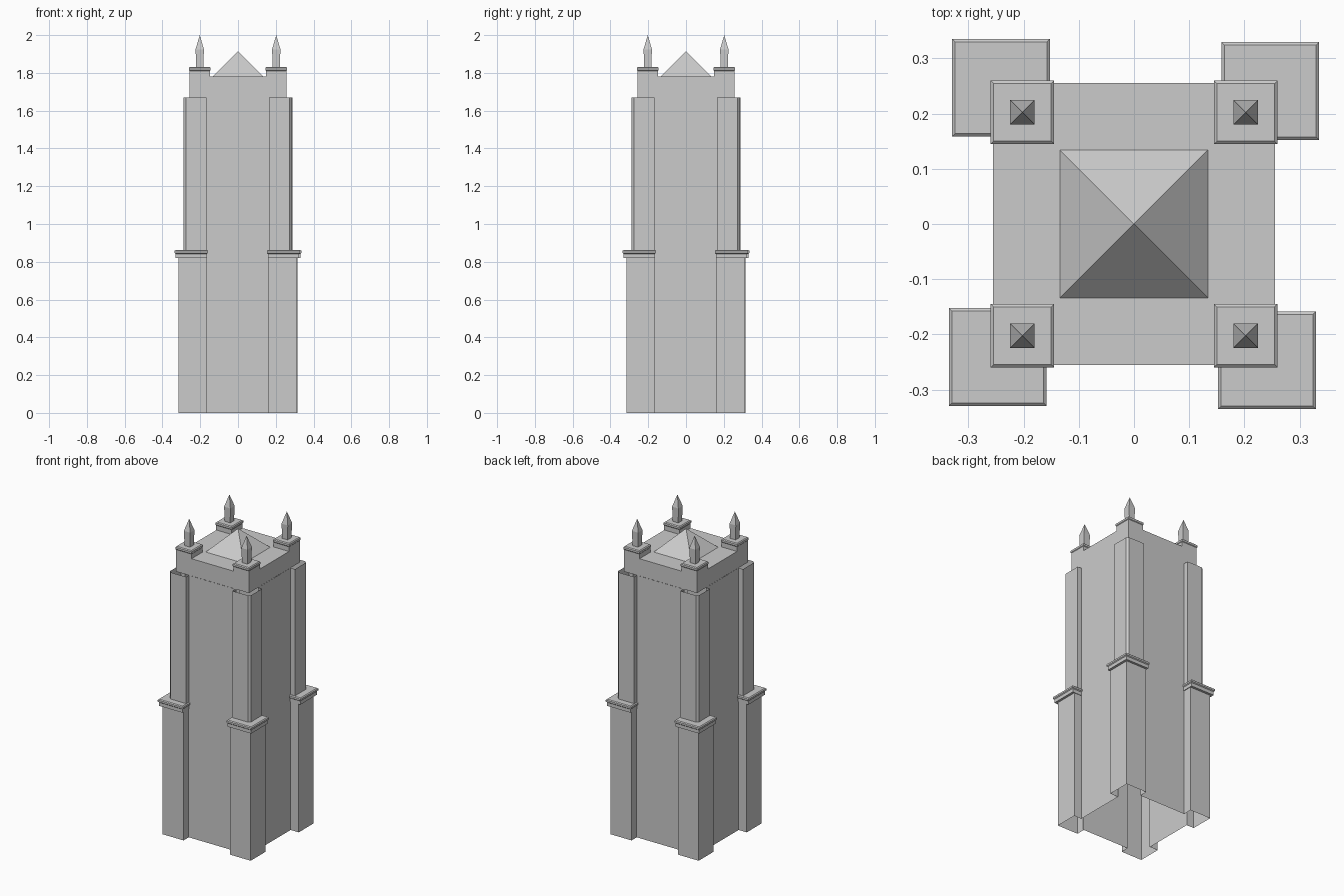
import bpy
from math import radians
from mathutils import Matrix

cube = bpy.data.objects.get("Cube")
if cube:
    bpy.data.objects.remove(cube, do_unlink=True)

# Single stone colour
stone = bpy.data.materials.new("grey stone")
stone.use_nodes = True
STONE = (0.6, 0.6, 0.6, 1)
stone.diffuse_color = STONE
stone.node_tree.nodes["Principled BSDF"].inputs["Base Color"].default_value = STONE

WALL = 0.257       # distance of the wall face from the axis
SHOULDER = 0.84    # where the buttresses step in
EAVES = 1.67       # top of walls and upper buttresses


def add(name, verts, faces, turn=0):
    mesh = bpy.data.meshes.new(name)
    mesh.from_pydata(verts, [], faces)
    mesh.transform(Matrix.Rotation(radians(90 * turn), 4, "Z"))
    mesh.materials.append(stone)
    obj = bpy.data.objects.new(name, mesh)
    bpy.context.collection.objects.link(obj)
    return obj


def strip(name, path, z0, z1, turn):
    """Extrude an open plan path upward into a shell of flat faces."""
    n = len(path)
    verts = [(x, y, z) for z in (z0, z1) for x, y in path]
    faces = [(i, i + 1, n + i + 1, n + i) for i in range(n - 1)]
    add(name, verts, faces, turn)


def square_stack(name, centre, profile, turn=0, bottom=True):
    """Loft square rings given as (half width, height); half width 0 is a tip."""
    cx, cy = centre
    verts, faces, previous = [], [], None
    for half, z in profile:
        start = len(verts)
        if half == 0:
            verts.append((cx, cy, z))
            ring = [start] * 4
        else:
            verts += [(cx + sx * half, cy + sy * half, z)
                      for sx, sy in ((-1, -1), (1, -1), (1, 1), (-1, 1))]
            ring = list(range(start, start + 4))
        if previous is None:
            if bottom:
                faces.append(ring[::-1])
        else:
            for i in range(4):
                j = (i + 1) % 4
                face = [previous[i], previous[j], ring[j], ring[i]]
                faces.append(list(dict.fromkeys(face)))
        previous = ring
    if profile[-1][0]:
        faces.append(previous)
    return add(name, verts, faces, turn)


def buttress(name, centre, half, chamfer, z0, z1, turn):
    """Outer shell of a corner buttress, wrapping from wall to wall."""
    x, y = centre
    x0, x1, y0, y1 = x - half, x + half, y - half, y + half
    corner = [(x1 - chamfer, y0), (x1, y0 + chamfer)] if chamfer else [(x1, y0)]
    path = [(x0, -WALL), (x0, y0)] + corner + [(x1, y1), (WALL, y1)]
    strip(name, path, z0, z1, turn)


# One wall and one corner, repeated by quarter turns
for turn, side in enumerate(("front_right", "back_right", "back_left", "front_left")):
    strip("wall_" + side, [(-0.168, -WALL), (0.168, -WALL)], 0, EAVES, turn)
    buttress("lower_buttress_" + side, (0.236, -0.241), 0.0735, 0, 0, SHOULDER, turn)
    buttress("upper_buttress_" + side, (0.224, -0.227), 0.061, 0.013,
             SHOULDER, EAVES, turn)
    square_stack("buttress_cap_" + side, (0.241, -0.247),
                 [(0.083, 0.82), (0.083, 0.842), (0.0885, 0.847),
                  (0.0885, 0.858), (0.083, 0.863)], turn)

    # Parapet post with moulded cap and pinnacle
    post = (0.2025, -0.2025)
    square_stack("parapet_post_" + side, post, [(0.0545, EAVES), (0.0545, 1.8)],
                 turn, bottom=False)
    square_stack("post_cap_" + side, post,
                 [(0.0545, 1.795), (0.0545, 1.81), (0.0575, 1.814),
                  (0.0575, 1.826), (0.052, 1.831)], turn)
    square_stack("pinnacle_" + side, post,
                 [(0.019, 1.83), (0.022, 1.925), (0, 2.0)], turn)

# Parapet with flat roof, and the pyramid on top
square_stack("parapet", (0, 0), [(0.256, EAVES), (0.256, 1.78)], bottom=False)
square_stack("roof_pyramid", (0, 0), [(0.134, 1.78), (0, 1.915)], bottom=False)
